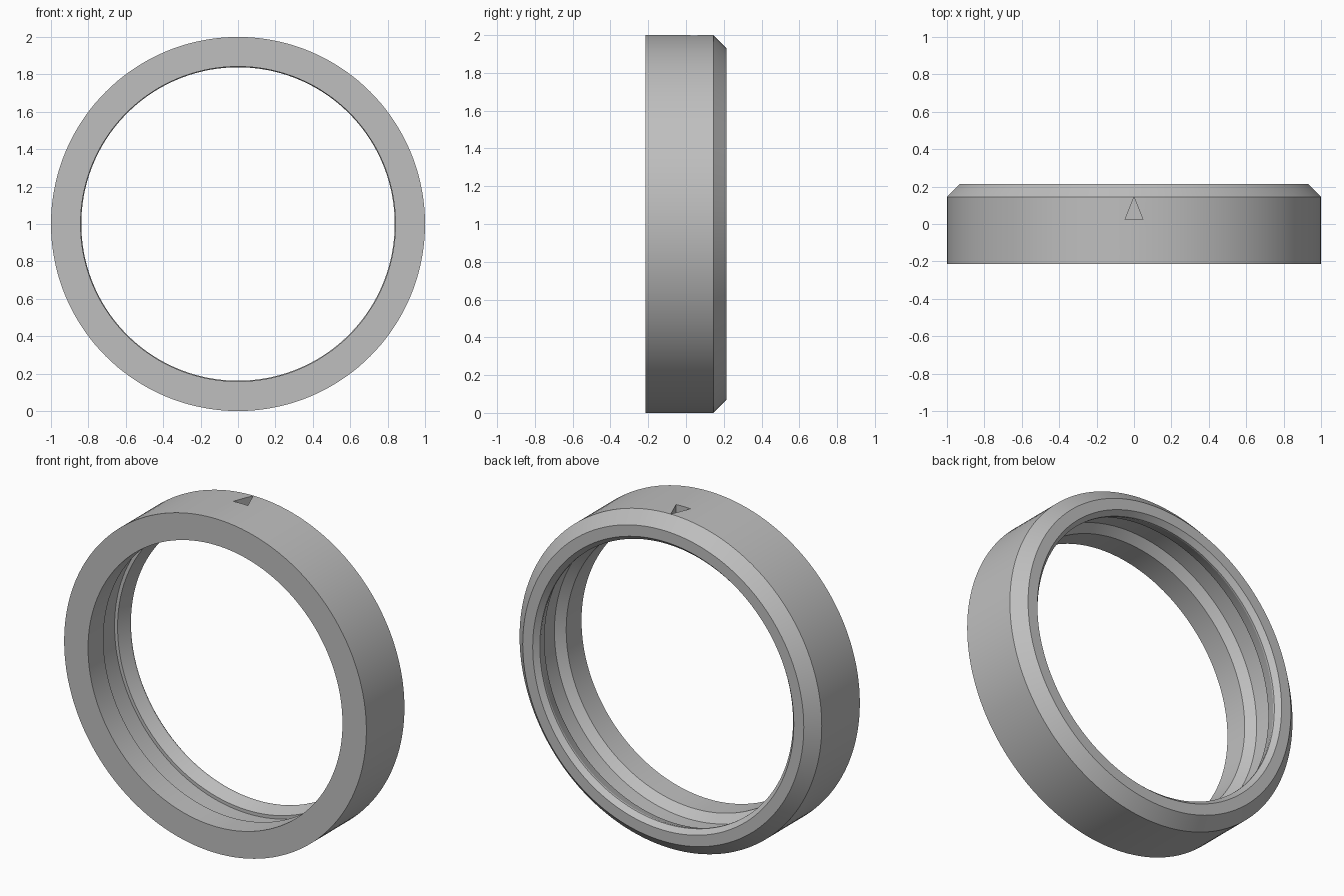
import bpy, bmesh, math
from mathutils import Vector

if "Cube" in bpy.data.objects:
    bpy.data.objects.remove(bpy.data.objects["Cube"], do_unlink=True)

grey = bpy.data.materials.new("plain grey")
grey.use_nodes = True
colour = (0.52, 0.52, 0.52, 1)
grey.diffuse_color = colour
grey.node_tree.nodes["Principled BSDF"].inputs["Base Color"].default_value = colour


def make_object(name, bm):
    bmesh.ops.recalc_face_normals(bm, faces=bm.faces)
    mesh = bpy.data.meshes.new(name)
    bm.to_mesh(mesh)
    bm.free()
    mesh.materials.append(grey)
    obj = bpy.data.objects.new(name, mesh)
    bpy.context.collection.objects.link(obj)
    return obj


def closed_loop(bm, points):
    verts = [bm.verts.new(p) for p in points]
    return [bm.edges.new((a, b)) for a, b in zip(verts, verts[1:] + verts[:1])], verts


# Ring: cross-section as (depth, radius), turned about the y axis
profile = [
    (-0.215, 1.0), (0.145, 1.0), (0.215, 0.93),        # outer wall and rear bevel
    (0.215, 0.864), (0.185, 0.838), (0.175, 0.838),    # rear face and lip
    (0.10, 0.867), (0.10, 0.887), (-0.023, 0.887),     # inner groove
    (-0.07, 0.842), (-0.215, 0.842),                   # front bore
]
bm = bmesh.new()
edges, verts = closed_loop(bm, [(0, y, 1 + r) for y, r in profile])
bmesh.ops.spin(bm, geom=edges + verts, cent=(0, 0, 1), axis=(0, 1, 0),
               angle=math.tau, steps=144, use_merge=True)
bmesh.ops.remove_doubles(bm, verts=bm.verts, dist=0.0001)
ring = make_object("ring", bm)

# Triangular index notch sunk into the top of the ring
bm = bmesh.new()
_, verts = closed_loop(bm, [(-0.048, 0.025, 1.95), (0.048, 0.025, 1.95), (0, 0.144, 1.95)])
face = bm.faces.new(verts)
top = bmesh.ops.extrude_face_region(bm, geom=[face])["geom"]
bmesh.ops.translate(bm, vec=Vector((0, 0, 0.1)),
                    verts=[v for v in top if isinstance(v, bmesh.types.BMVert)])
cutter = make_object("notch_cutter", bm)
cutter.hide_render = True

cut = ring.modifiers.new("index notch", "BOOLEAN")
cut.operation = "DIFFERENCE"
cut.solver = "EXACT"
cut.object = cutter
bpy.context.view_layer.objects.active = ring
ring.select_set(True)
bpy.ops.object.modifier_apply(modifier=cut.name)
bpy.data.objects.remove(cutter, do_unlink=True)

bpy.ops.object.shade_smooth_by_angle(angle=math.radians(15))
